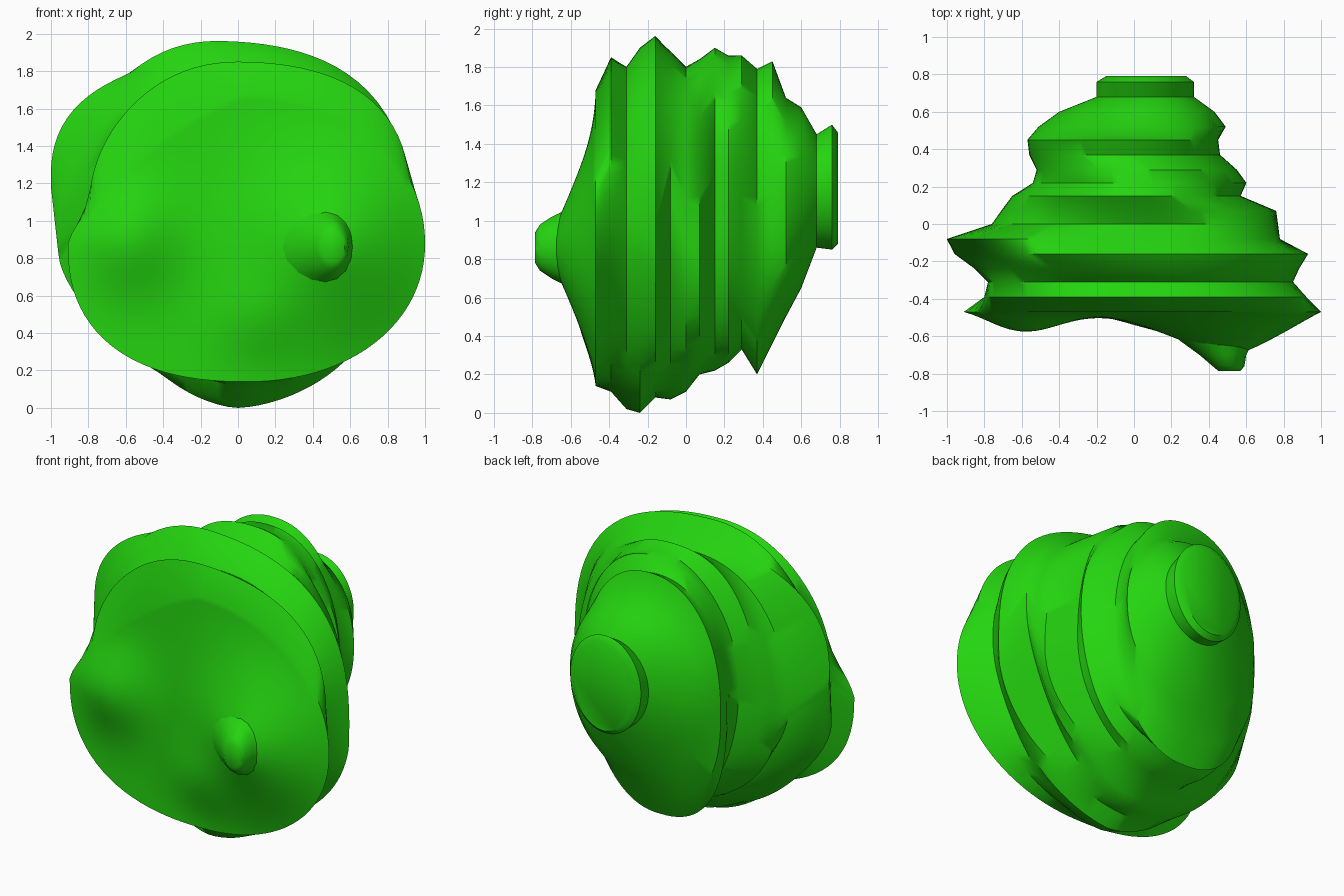
import bpy, bmesh, math, random

default_cube = bpy.data.objects.get("Cube")
if default_cube:
    bpy.data.objects.remove(default_cube, do_unlink=True)

random.seed(4)

green = bpy.data.materials.new("bright_green")
green.use_nodes = True
colour = (0.018, 0.66, 0.005, 1)
green.diffuse_color = colour
green.node_tree.nodes["Principled BSDF"].inputs["Base Color"].default_value = colour

# Fullness of each outline quarter: upper +x, upper -x, lower -x, lower +x
ROUND = (2, 2, 2, 2)
RIM = (2.05, 1.3, 2.4, 2.1)
FRONT = (2.5, 2.3, 1.6, 1.8)
MIDDLE = (2.2, 2.2, 2.1, 2.0)
LOBE = (2.2, 2.2, 2.6, 2.1)
BACK = (2.1, 2.1, 1.8, 2.1)


def outline(y, left, right, low, high, cx, cz, fullness, lump=0.0, sides=96):
    """Lopsided rounded outline at constant y, widest at cz and tallest at cx."""
    phase = random.uniform(0, math.tau)
    points = []
    for i in range(sides):
        a = math.tau * i / sides
        c, s = math.cos(a), math.sin(a)
        power = fullness[4 * i // sides]
        r = (abs(c) ** power + abs(s) ** power) ** (-1 / power)
        r *= 1 + lump * math.sin(2 * a) * math.sin(3 * a + phase)
        width = right - cx if c > 0 else cx - left
        height = high - cz if s > 0 else cz - low
        points.append((cx + c * r * width, y, cz + s * r * height))
    return points


def loft(name, rings, angle):
    """Skin a list of equal rings and close both ends."""
    bm = bmesh.new()
    loops = [[bm.verts.new(p) for p in ring] for ring in rings]
    n = len(loops[0])
    for a, b in zip(loops, loops[1:]):
        for i in range(n):
            j = (i + 1) % n
            bm.faces.new((a[i], a[j], b[j], b[i]))
    bm.faces.new(loops[0])
    bm.faces.new(loops[-1])
    bmesh.ops.recalc_face_normals(bm, faces=bm.faces)
    mesh = bpy.data.meshes.new(name)
    bm.to_mesh(mesh)
    bm.free()
    mesh.materials.append(green)
    obj = bpy.data.objects.new(name, mesh)
    bpy.context.collection.objects.link(obj)
    bpy.ops.object.select_all(action="DESELECT")
    obj.select_set(True)
    bpy.context.view_layer.objects.active = obj
    bpy.ops.object.shade_smooth_by_angle(angle=math.radians(angle))
    return obj


def swell(x, z, cx, cz, size, height):
    return height * math.exp(-((x - cx) ** 2 + (z - cz) ** 2) / (2 * size * size))


def face_ring(rim, scale):
    """Shrunken copy of the rim, pushed forward by the swellings of the face."""
    cx = sum(p[0] for p in rim) / len(rim)
    cz = sum(p[2] for p in rim) / len(rim)
    ring = []
    for x, y, z in rim:
        x, z = cx + (x - cx) * scale, cz + (z - cz) * scale
        push = swell(x, z, 0.5, 0.86, 0.32, 0.2)
        push += swell(x, z, 0.5, 0.86, 0.12, 0.03)
        push += swell(x, z, -0.6, 0.91, 0.2, 0.11)
        push += swell(x, z, 0.08, 0.48, 0.16, 0.04)
        ring.append((x, y - push * (1 - scale ** 8), z))
    return ring


# Stacked layers, front to back, in hundredths:
# y, left, right, low, high, x of the tallest point, z of the widest point
layers = [
    (-47, -91, 100, 14, 168, 5, 88), (-39, -80, 92, 11, 185, 5, 100),
    (-31, -78, 85, 2, 180, 0, 100), (-24, -85, 88, 0, 190, 0, 95),
    (-16, -96, 93, 8, 196, -5, 82), (-8, -100, 78, 7, 188, -5, 118),
    (0, -76, 77, 11, 180, 2, 95), (7, -71, 76, 20, 184, 2, 88),
    (15, -65, 57, 22, 190, 0, 100), (22, -54, 60, 26, 186, 3, 104),
    (29, -52, 55, 33, 186, 2, 108), (37, -56, 46, 20, 179, -5, 102),
    (45, -57, 45, 36, 183, -5, 104), (52, -51, 49, 50, 164, 0, 108),
    (60, -40, 43, 65, 159, 2, 112), (68, -20, 32, 86, 145, 6, 116),
    (76, -20, 32, 85, 150, 6, 118), (79, -15, 28, 88, 146, 6, 117),
]
shapes = [RIM] + [FRONT] * 6 + [MIDDLE] * 3 + [LOBE] * 3 + [BACK] * 2 + [ROUND] * 3
body_rings = []
for layer, shape in zip(layers, shapes):
    rough = 0.02 if shape in (FRONT, MIDDLE) else 0.0
    body_rings.append(outline(*[v / 100 for v in layer], shape, rough))

# Front face made of shrinking rings
steps = 24
face_rings = [face_ring(body_rings[0], max(k / steps, 0.01)) for k in range(steps)]
loft("lumpy_body", face_rings + body_rings, 42)

# Small blunt nose on the larger swelling
nose_rings = [
    outline(-0.62, 0.24, 0.64, 0.66, 1.06, 0.46, 0.86, ROUND, sides=16),
    outline(-0.70, 0.35, 0.60, 0.70, 1.02, 0.49, 0.86, ROUND, sides=16),
    outline(-0.76, 0.42, 0.59, 0.74, 0.98, 0.51, 0.86, ROUND, sides=16),
    outline(-0.785, 0.45, 0.57, 0.78, 0.94, 0.51, 0.86, ROUND, sides=16),
]
loft("nose", nose_rings, 50)
